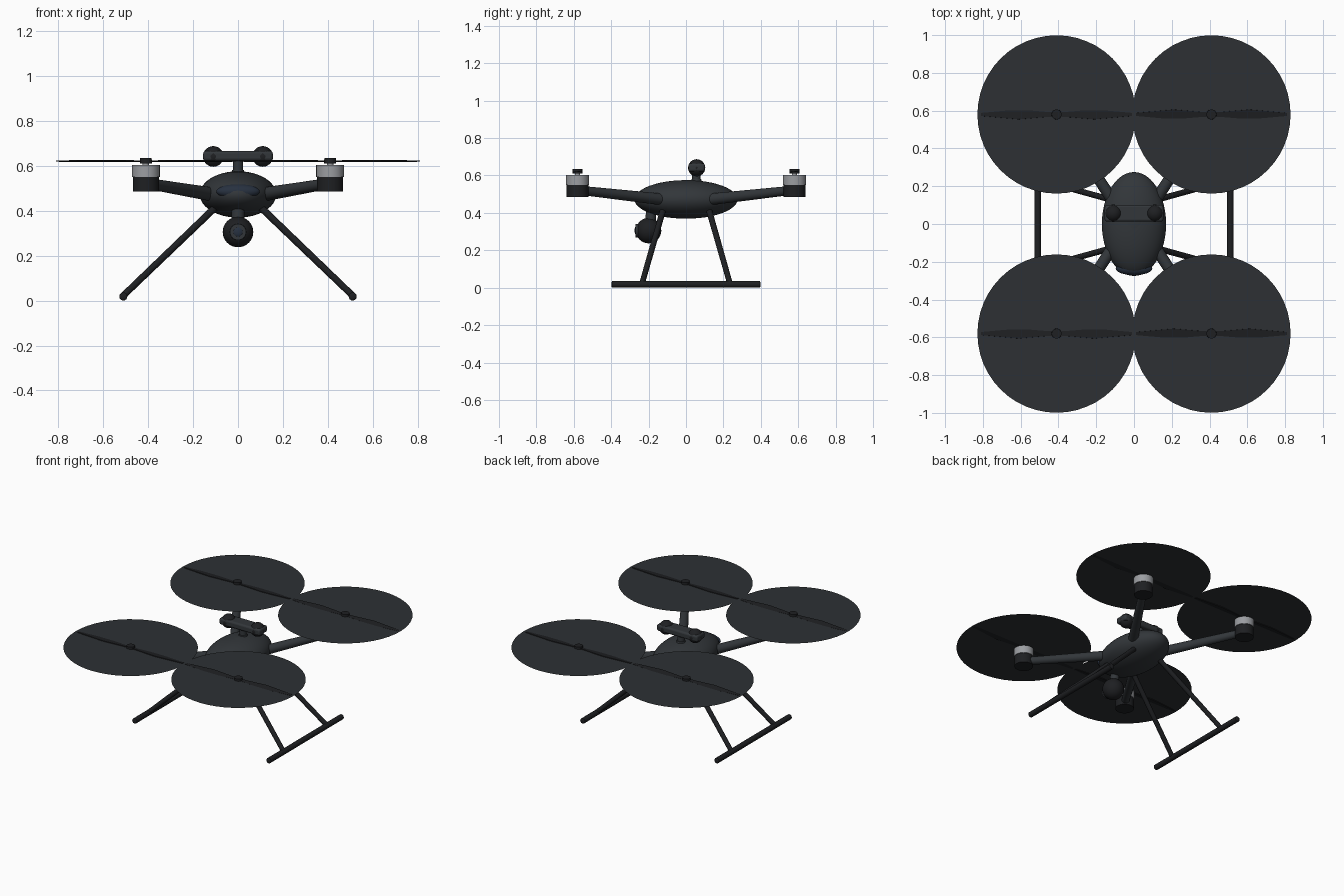
import bpy, math
from mathutils import Vector

if "Cube" in bpy.data.objects:
    bpy.data.objects.remove(bpy.data.objects["Cube"])


def mat(name, c):
    m = bpy.data.materials.new(name)
    m.diffuse_color = (*c, 1)
    m.use_nodes = True
    m.node_tree.nodes["Principled BSDF"].inputs["Base Color"].default_value = m.diffuse_color
    return m


SHELL = mat("shell", (0.032, 0.037, 0.042))
BLACK = mat("black", (0.013, 0.014, 0.016))
DISC = mat("disc", (0.026, 0.03, 0.034))
METAL = mat("metal", (0.33, 0.34, 0.36))
GLASS = mat("glass", (0.02, 0.03, 0.05))


def finish(name, m, smooth=True):
    ob = bpy.context.object
    ob.name = name
    ob.data.materials.append(m)
    if smooth:
        bpy.ops.object.shade_smooth_by_angle(angle=math.radians(40))
    return ob


def ball(name, loc, scale, m, seg=32):
    bpy.ops.mesh.primitive_uv_sphere_add(segments=seg, ring_count=seg // 2, location=loc)
    bpy.context.object.scale = scale
    bpy.ops.object.transform_apply(location=False, rotation=False)
    return finish(name, m)


def rod(name, a, b, r1, r2, m, seg=24):
    a, b = Vector(a), Vector(b)
    bpy.ops.mesh.primitive_cone_add(vertices=seg, radius1=r1, radius2=r2,
                                    depth=(b - a).length, location=(a + b) / 2)
    bpy.context.object.rotation_euler = (b - a).to_track_quat('Z', 'Y').to_euler()
    return finish(name, m)


def box(name, loc, size, m, bevel):
    bpy.ops.mesh.primitive_cube_add(size=1, location=loc)
    ob = bpy.context.object
    ob.scale = size
    bpy.ops.object.transform_apply(location=False, rotation=False)
    mod = ob.modifiers.new("bevel", 'BEVEL')
    mod.width, mod.segments = bevel, 3
    return finish(name, m)


# Body shell, canopy and front visor
ball("body", (0, 0, 0.472), (0.17, 0.275, 0.103), SHELL, 48)
ball("canopy", (0, 0.01, 0.512), (0.115, 0.16, 0.064), SHELL)
ball("front_visor", (0, -0.235, 0.485), (0.097, 0.036, 0.033), GLASS)

# Sensor bar on its post
rod("sensor_post_base", (0, 0.055, 0.545), (0, 0.055, 0.58), 0.036, 0.026, SHELL)
rod("sensor_post", (0, 0.055, 0.55), (0, 0.055, 0.63), 0.022, 0.022, SHELL)
box("sensor_bar", (0, 0.057, 0.643), (0.31, 0.088, 0.044), SHELL, 0.012)
for s in (-1, 1):
    ball("sensor_ball", (s * 0.11, 0.057, 0.641), (0.046,) * 3, BLACK, 24)

# Camera under the nose
rod("camera_mount", (0, -0.19, 0.35), (0, -0.185, 0.42), 0.028, 0.028, SHELL)
ball("camera_ball", (0, -0.2, 0.305), (0.068,) * 3, BLACK)
rod("lens_ring", (0, -0.24, 0.305), (0, -0.27, 0.305), 0.038, 0.036, SHELL)
ball("lens_glass", (0, -0.266, 0.305), (0.023, 0.009, 0.023), GLASS, 24)


def blade(x, y, pitch):
    # Two-ended propeller blade, tapered to the tips and slightly pitched
    prof = [(-0.40, 0.008), (-0.2, 0.026), (-0.05, 0.013),
            (0.05, 0.013), (0.2, 0.026), (0.40, 0.008)]
    verts = [(px, h, 0) for px, h in prof] + [(px, -h, 0) for px, h in reversed(prof)]
    me = bpy.data.meshes.new("propeller_blade")
    me.from_pydata(verts, [], [list(range(len(verts)))])
    ob = bpy.data.objects.new("propeller_blade", me)
    bpy.context.collection.objects.link(ob)
    ob.location = (x, y, 0.6205)
    ob.rotation_euler = (pitch, 0, 0)
    me.materials.append(BLACK)
    mod = ob.modifiers.new("thickness", 'SOLIDIFY')
    mod.thickness, mod.offset = 0.004, 0


# Arms, motors and rotors
for sx in (-1, 1):
    for sy in (-1, 1):
        x, y = sx * 0.41, sy * 0.58
        inner = (sx * 0.12, sy * 0.135, 0.473)
        rod("arm", inner, (x, y, 0.522), 0.031, 0.024, SHELL)
        ball("arm_root", inner, (0.031,) * 3, SHELL, 20)
        rod("motor_base", (x, y, 0.485), (x, y, 0.552), 0.058, 0.058, BLACK, 32)
        rod("motor_bell", (x, y, 0.55), (x, y, 0.602), 0.062, 0.062, METAL, 32)
        rod("motor_shaft", (x, y, 0.595), (x, y, 0.625), 0.014, 0.014, METAL, 16)
        rod("rotor_hub", (x, y, 0.61), (x, y, 0.635), 0.027, 0.026, BLACK)
        bpy.ops.mesh.primitive_circle_add(vertices=48, radius=0.419, fill_type='NGON',
                                          location=(x, y, 0.62))
        finish("rotor_disc", DISC, False)
        blade(x, y, sx * 0.12)

# Landing gear
for sx in (-1, 1):
    for sy in (-1, 1):
        rod("landing_leg", (sx * 0.09, sy * 0.12, 0.425), (sx * 0.51, sy * 0.235, 0.022),
            0.016, 0.015, BLACK, 16)
    rod("landing_skid", (sx * 0.51, -0.395, 0.018), (sx * 0.51, 0.395, 0.018),
        0.018, 0.018, BLACK, 16)
    for sy in (-1, 1):
        ball("skid_cap", (sx * 0.51, sy * 0.393, 0.018), (0.018, 0.006, 0.018), BLACK, 16)
